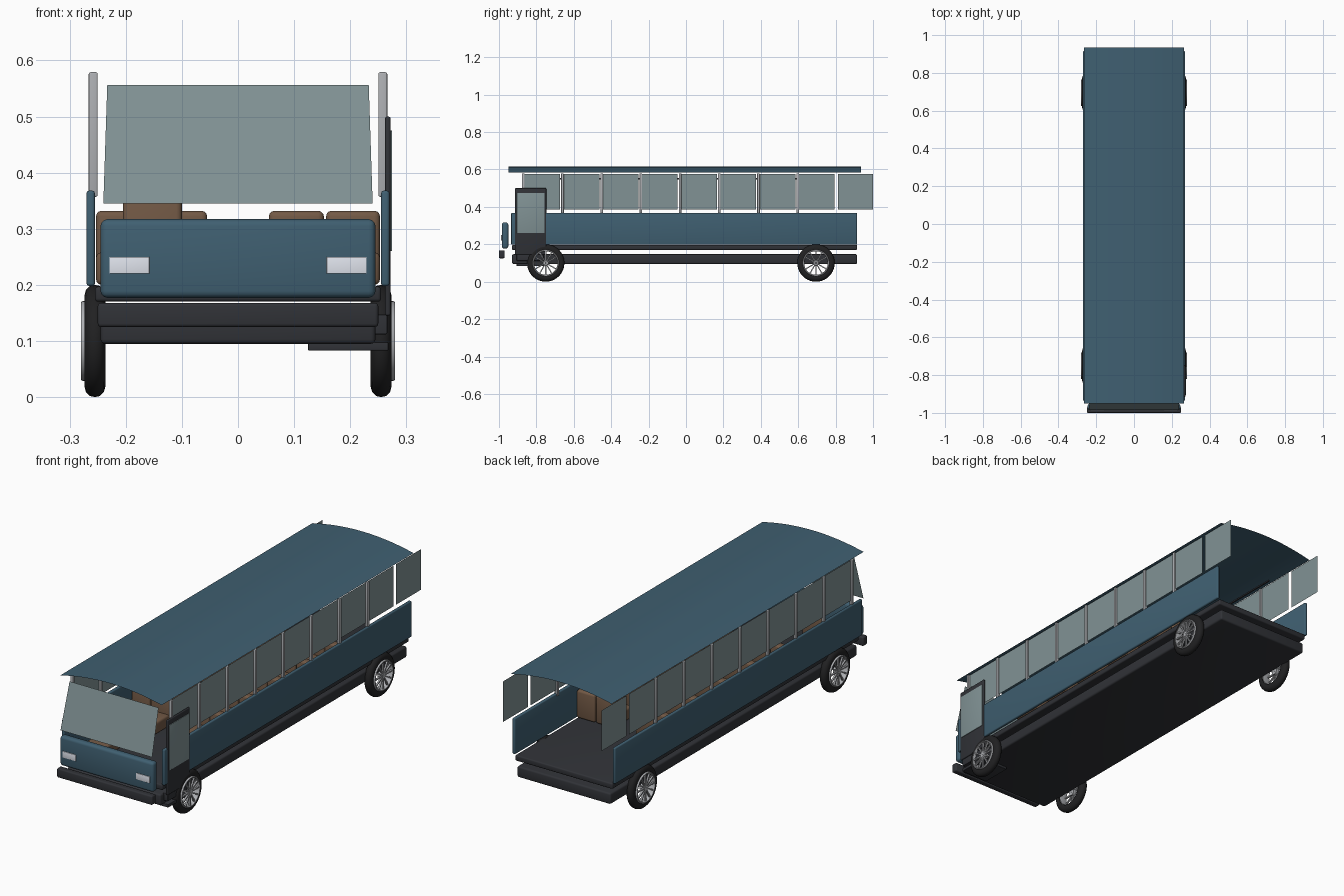
import bpy, bmesh, math
from mathutils import Matrix, Vector

if "Cube" in bpy.data.objects:
    bpy.data.objects.remove(bpy.data.objects["Cube"])


def material(name, rgb):
    m = bpy.data.materials.new(name)
    m.diffuse_color = (*rgb, 1)
    m.use_nodes = True
    m.node_tree.nodes["Principled BSDF"].inputs["Base Color"].default_value = m.diffuse_color
    return m


BLUE = material("blue_paint", (0.05, 0.115, 0.165))
DARK = material("dark_trim", (0.03, 0.032, 0.038))
RUBBER = material("rubber", (0.015, 0.015, 0.016))
GLASS = material("glass", (0.22, 0.29, 0.30))
TAN = material("seat_cover", (0.17, 0.10, 0.06))
METAL = material("metal", (0.42, 0.43, 0.45))
LAMP = material("lamp", (0.75, 0.78, 0.85))


def finish(name, bm, mat, smooth=True):
    bmesh.ops.recalc_face_normals(bm, faces=bm.faces)
    me = bpy.data.meshes.new(name)
    bm.to_mesh(me)
    bm.free()
    ob = bpy.data.objects.new(name, me)
    bpy.context.collection.objects.link(ob)
    me.materials.append(mat)
    if smooth:
        bpy.ops.object.select_all(action='DESELECT')
        ob.select_set(True)
        bpy.context.view_layer.objects.active = ob
        bpy.ops.object.shade_smooth_by_angle(angle=math.radians(35))
    return ob


def box(name, x, y, z, mat, bevel=0.0):
    """Box from (min, max) pairs, with optional rounded edges."""
    bm = bmesh.new()
    size = [b - a for a, b in (x, y, z)]
    mid = [(a + b) / 2 for a, b in (x, y, z)]
    bmesh.ops.create_cube(bm, size=1, matrix=Matrix.Translation(mid) @ Matrix.Diagonal((*size, 1)))
    if bevel:
        bmesh.ops.bevel(bm, geom=bm.edges[:], offset=bevel, segments=3, profile=0.5, affect='EDGES')
    return finish(name, bm, mat)


def sided(s, a, b):
    return tuple(sorted((s * a, s * b)))


def sheet(name, pts, mat):
    bm = bmesh.new()
    bm.faces.new([bm.verts.new(p) for p in pts])
    return finish(name, bm, mat, False)


def lathe(name, profile, centre, side, mat, steps=40):
    """Spin a closed (x, radius) profile about the wheel axle."""
    bm = bmesh.new()
    rings = []
    for i in range(steps):
        a = math.tau * i / steps
        rings.append([bm.verts.new((side * x, centre[0] + r * math.cos(a), centre[1] + r * math.sin(a)))
                      for x, r in profile])
    n = len(profile)
    for i in range(steps):
        p, q = rings[i], rings[(i + 1) % steps]
        for j in range(n):
            k = (j + 1) % n
            bm.faces.new((p[j], p[k], q[k], q[j]))
    return finish(name, bm, mat)


# Chassis, floor, bumper and front panel
box("chassis", (-.245, .245), (-.93, .915), (.095, .147), DARK, .008)
box("floor", (-.255, .255), (-.93, .915), (.17, .197), DARK, .006)
box("bumper", (-.25, .25), (-1.0, -.97), (.125, .168), DARK, .006)
box("front_panel", (-.245, .245), (-.985, -.95), (.177, .317), BLUE, .012)

# Roof: a thin arched sheet
bm = bmesh.new()
rows = []
for i in range(25):
    x = -.265 + .53 * i / 24
    z = .585 + .031 * (1 - (x / .265) ** 2)
    rows.append([bm.verts.new((x, y, z)) for y in (-.95, .935)])
for a, b in zip(rows, rows[1:]):
    bm.faces.new((a[0], b[0], b[1], a[1]))
finish("roof", bm, BLUE)

# Windshield
sheet("windshield", [(-.24, -.985, .345), (.24, -.985, .345), (.233, -.927, .556), (-.233, -.927, .556)], GLASS)

CY = 0.095
tyre = [(.238, .068), (.236, .08), (.239, .091), (.246, .098), (.255, .1),
        (.264, .098), (.271, .091), (.274, .08), (.272, .068)]
rim = [(.242, .066), (.242, .071), (.277, .071), (.280, .069), (.280, .065), (.275, .063)]
hub = [(.255, .002), (.255, .016), (.274, .016), (.278, .012), (.278, .002)]

for s, side in ((-1, "left"), (1, "right")):
    # Side wall, headlight, handrail
    box(f"{side}_wall", sided(s, .255, .27), (-.935, .915), (.198, .368), BLUE, .005)
    box(f"{side}_headlight", sided(s, .158, .229), (-.988, -.98), (.22, .25), LAMP, .001)
    box(f"{side}_handrail", sided(s, .2, .208), (-.72, .72), (.546, .554), DARK, .002)

    # Windows and posts
    for i in range(9):
        y = -.87 + .2096 * i
        if i < 8:
            box(f"{side}_post_{i}", sided(s, .25, .266), (y - .007, y + .007), (.357, .579), METAL, .003)
        y0, y1 = y + .007, min(y + .197, 1.0)
        x = s * .258
        sheet(f"{side}_window_{i}", [(x, y0, .385), (x, y1, .385), (x, y1, .577), (x, y0, .577)], GLASS)

    # Passenger benches, two places each
    for r in range(5):
        y = -.42 + .215 * r
        for j, (a, b) in enumerate(((.055, .153), (.157, .253))):
            box(f"{side}_cushion_{r}_{j}", sided(s, a, b), (y - .12, y), (.2, .258), TAN, .01)
            box(f"{side}_backrest_{r}_{j}", sided(s, a, b), (y - .02, y + .02), (.2, .332), TAN, .01)

    # Wheels
    for end, yc in (("front", -.75), ("rear", .695)):
        tag = f"{end}_{side}"
        lathe(f"{tag}_tyre", tyre, (yc, CY + .005), s, RUBBER)
        lathe(f"{tag}_rim", rim, (yc, CY + .005), s, METAL)
        lathe(f"{tag}_hub", hub, (yc, CY + .005), s, METAL, 20)
        bm = bmesh.new()
        for k in range(12):
            m = (Matrix.Translation((s * .273, yc, CY + .005)) @ Matrix.Rotation(math.tau * k / 12, 4, 'X')
                 @ Matrix.Translation((0, 0, .04)) @ Matrix.Diagonal((.008, .006, .056, 1)))
            bmesh.ops.create_cube(bm, size=1, matrix=m)
        finish(f"{tag}_spokes", bm, METAL, False)

# Driver seat
box("driver_cushion", (-.205, -.1), (-.86, -.74), (.2, .25), TAN, .01)
box("driver_backrest", (-.205, -.1), (-.755, -.72), (.2, .36), TAN, .01)

# Door on the right with its glass and steps
box("door", (.262, .272), (-.915, -.747), (.145, .5), DARK, .004)
box("door_glass", (.27, .2745), (-.905, -.757), (.26, .475), GLASS, .001)
box("lower_step", (.125, .268), (-.905, -.76), (.083, .098), DARK, .002)
box("upper_step", (.235, .266), (-.905, -.76), (.112, .147), DARK, .002)
